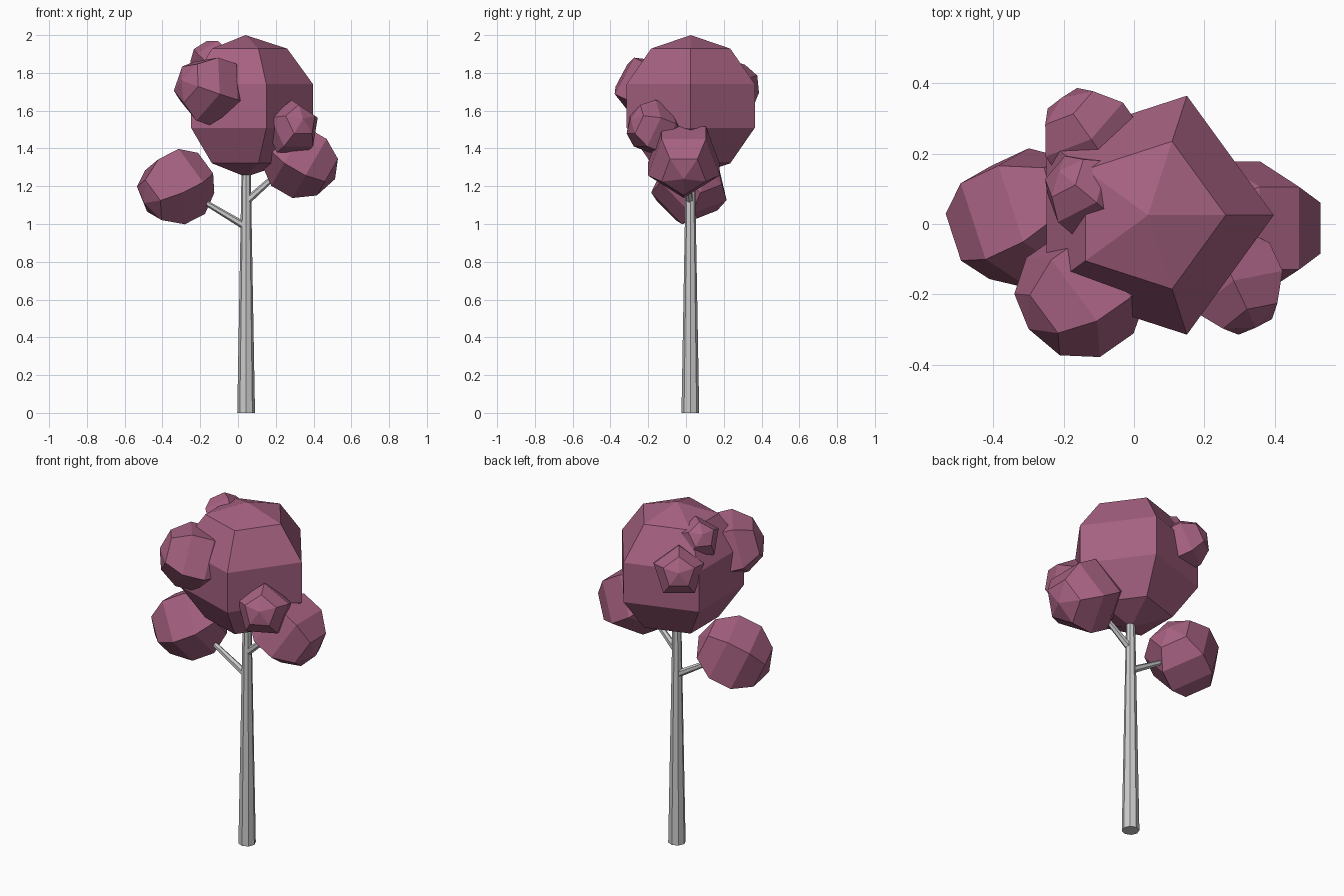
import bpy
from math import radians, cos, sin
from mathutils import Vector, Matrix

if "Cube" in bpy.data.objects:
    bpy.data.objects.remove(bpy.data.objects["Cube"])

leaf = bpy.data.materials.new("foliage")
leaf.diffuse_color = (0.38, 0.12, 0.22, 1)
leaf.use_nodes = True
leaf.node_tree.nodes["Principled BSDF"].inputs["Base Color"].default_value = leaf.diffuse_color


def clump(name, centre, radius, azimuth, elevation, spin):
    """Faceted five-sided foliage ball, its pole aimed by azimuth and elevation."""
    a, e = radians(azimuth), radians(elevation)
    axis = Vector((cos(a) * cos(e), sin(a) * cos(e), sin(e)))
    # zero spin-angle vertices sit on local +Y, which faces upward
    rot = axis.to_track_quat('Z', 'Y').to_matrix() @ Matrix.Rotation(radians(spin), 3, 'Z')
    bpy.ops.mesh.primitive_uv_sphere_add(segments=5, ring_count=5, radius=radius)
    ob = bpy.context.object
    ob.name = name
    # put the first meridian on local +X whatever the primitive's start angle
    v = max((v.co for v in ob.data.vertices), key=lambda c: c.x * c.x + c.y * c.y)
    ob.data.transform(Matrix.Rotation(-Vector((v.x, v.y, 0)).to_2d().angle_signed(Vector((1, 0))), 4, 'Z')
                      if abs(v.y) > 1e-5 or v.x < 0 else Matrix())
    # check alignment by picking the rotation that puts a vertex on +X
    best = max(v.co.x for v in ob.data.vertices)
    if best < radius * 0.94:
        w = max((v.co for v in ob.data.vertices), key=lambda c: c.x)
        from math import atan2
        ob.data.transform(Matrix.Rotation(-atan2(w.y, w.x), 4, 'Z'))
    ob.data.transform(rot.to_4x4())
    ob.location = centre
    ob.data.materials.append(leaf)
    return ob


def limb(name, start, end, r1, r2, sides):
    """Tapered stick between two points."""
    p, q = Vector(start), Vector(end)
    bpy.ops.mesh.primitive_cone_add(vertices=sides, radius1=r1, radius2=r2, depth=(q - p).length)
    ob = bpy.context.object
    ob.name = name
    ob.data.transform((q - p).to_track_quat('Z', 'Y').to_matrix().to_4x4())
    ob.location = (p + q) / 2


# trunk and two branches
limb("trunk", (0.043, 0.023, 0), (0.043, 0.023, 1.36), 0.047, 0.023, 8)
limb("left_branch", (0.035, 0.022, 0.99), (-0.25, 0.022, 1.16), 0.02, 0.012, 6)
limb("right_branch", (0.045, 0.02, 1.12), (0.27, -0.005, 1.32), 0.02, 0.012, 6)

# main crown: upright, with one meridian toward +x
crown = clump("crown", (0.04, 0.025, 1.625), 0.375, 0, 0, 90)
axis_fix = (Vector((1, 0, 0)).to_track_quat('Z', 'Y').to_matrix() @ Matrix.Rotation(radians(90), 3, 'Z')).inverted()
crown.data.transform(axis_fix.to_4x4())

# smaller clumps around it
clump("left_clump", (-0.325, 0.02, 1.2), 0.21, 205, -25, 70)
clump("right_clump", (0.332, -0.012, 1.343), 0.21, 0, -30, -90)
clump("front_left_clump", (-0.145, -0.19, 1.71), 0.195, 215, 15, 60)
clump("front_right_clump", (0.285, -0.165, 1.505), 0.152, -65, 20, 90)
clump("back_clump", (-0.125, 0.245, 1.72), 0.148, 125, 20, 90)
clump("top_clump", (-0.135, 0.085, 1.85), 0.125, 140, 35, 90)
